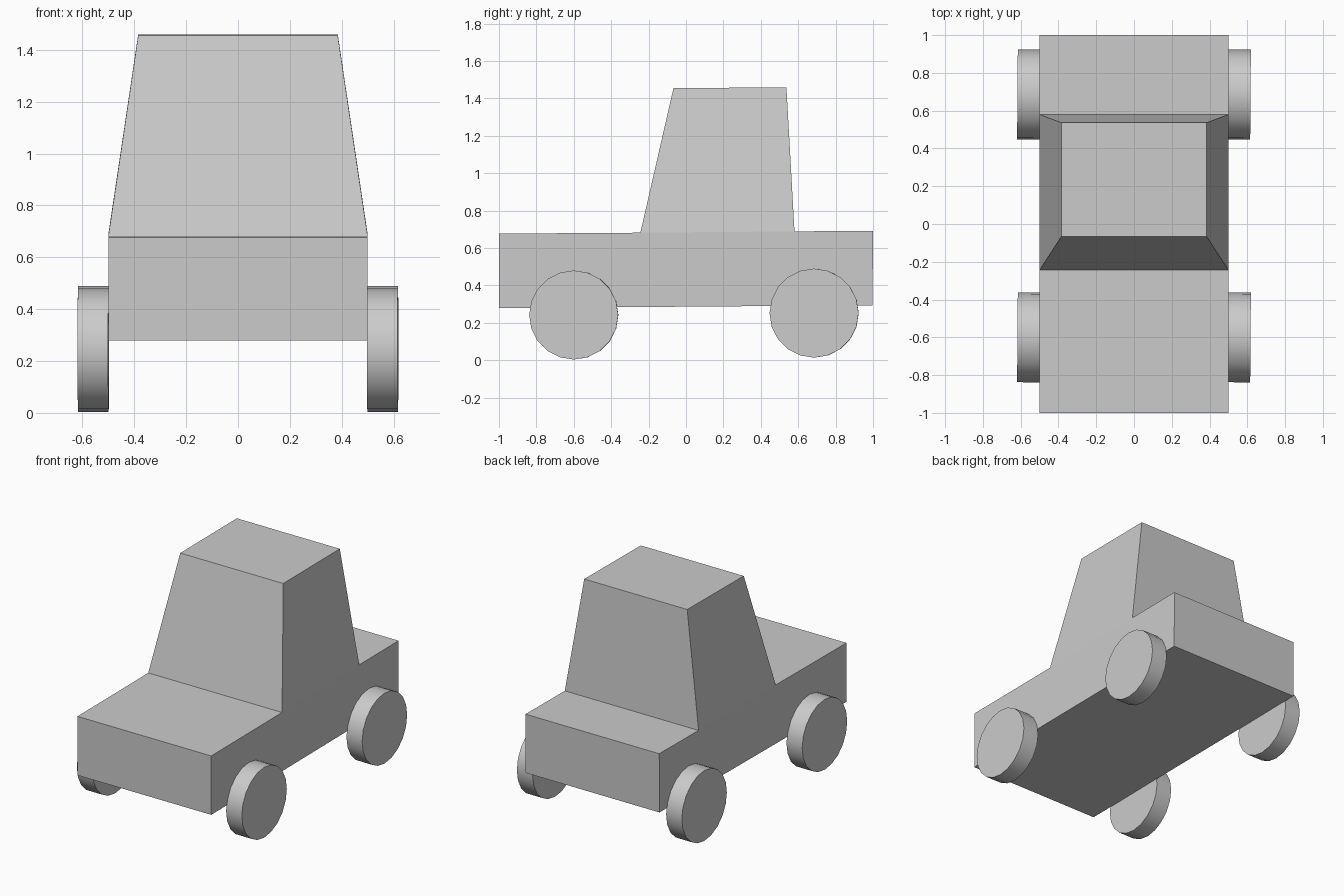
import bpy
import bmesh
import math

default = bpy.data.objects.get("Cube")
if default:
    bpy.data.objects.remove(default, do_unlink=True)

TILT = 0.0075  # slight nose-down lean of the whole car

paint = bpy.data.materials.new("plain_grey")
paint.use_nodes = True
grey = (0.6, 0.6, 0.6, 1)
paint.diffuse_color = grey
paint.node_tree.nodes["Principled BSDF"].inputs["Base Color"].default_value = grey


def loft_sides(name, rows, outlines):
    """Mirror (half width, y, z) rows across x and join them along the shared rim."""
    bm = bmesh.new()
    left, right = ([bm.verts.new((s * w, y, z)) for w, y, z in rows] for s in (1, -1))
    for outline in outlines:
        bm.faces.new([left[i] for i in outline])
        bm.faces.new([right[i] for i in reversed(outline)])
    count = len(rows)
    for i in range(count):
        j = (i + 1) % count
        bm.faces.new((left[i], right[i], right[j], left[j]))
    bmesh.ops.recalc_face_normals(bm, faces=bm.faces)
    mesh = bpy.data.meshes.new(name)
    bm.to_mesh(mesh)
    bm.free()
    mesh.materials.append(paint)
    obj = bpy.data.objects.new(name, mesh)
    bpy.context.collection.objects.link(obj)
    return obj


# Body shell: long low box with the tapered cabin rising from it
loft_sides("body_and_cabin", [
    (0.5, -1.0, 0.279), (0.5, 0.997, 0.294),   # underside
    (0.5, 1.0, 0.692), (0.5, 0.58, 0.689),     # rear deck
    (0.385, 0.537, 1.459), (0.385, -0.067, 1.455),  # roof
    (0.5, -0.244, 0.682), (0.5, -1.0, 0.677),  # bonnet
], [(0, 1, 2, 3, 6, 7), (3, 4, 5, 6)])

# Wheels: short drums set against the body sides
for end, y, z in (("front", -0.6, 0.242), ("rear", 0.685, 0.252)):
    for side, s in (("left", 1), ("right", -1)):
        bpy.ops.mesh.primitive_cylinder_add(
            vertices=20, radius=0.238, depth=0.118,
            location=(s * 0.558, y, z), rotation=(TILT, math.pi / 2, 0))
        wheel = bpy.context.object
        wheel.name = f"{end}_{side}_wheel"
        wheel.data.materials.append(paint)
        bpy.ops.object.shade_smooth_by_angle(angle=math.radians(35))
